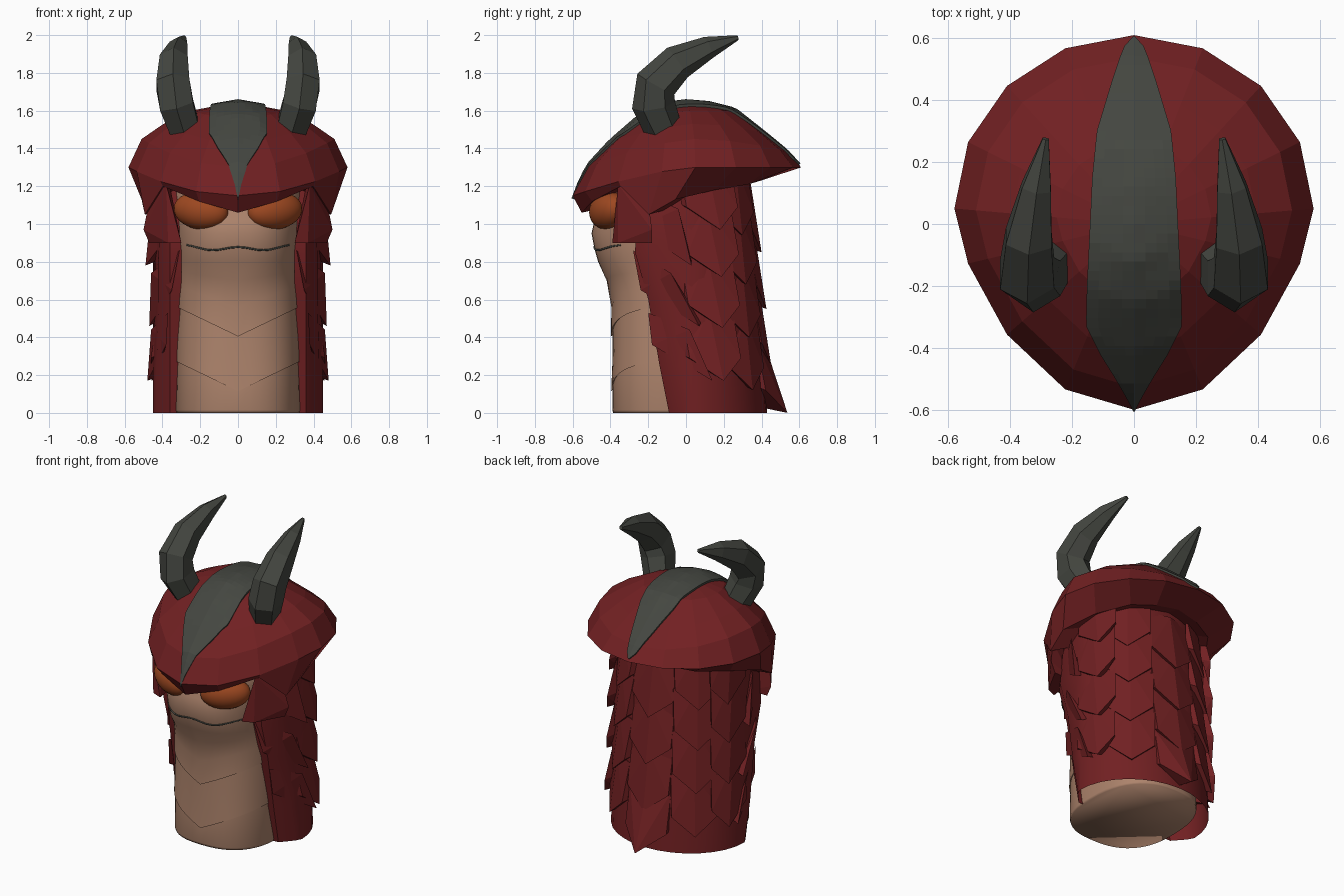
import bpy, bmesh
from math import sin, cos, pi, radians
from mathutils import Vector
from mathutils.bvhtree import BVHTree

cube = bpy.data.objects.get("Cube")
if cube:
    bpy.data.objects.remove(cube, do_unlink=True)


def material(name, rgb):
    m = bpy.data.materials.new(name)
    m.use_nodes = True
    m.diffuse_color = (*rgb, 1)
    m.node_tree.nodes["Principled BSDF"].inputs["Base Color"].default_value = (*rgb, 1)
    return m


RED = material("dark red", (0.165, 0.0145, 0.016))
TAN = material("tan skin", (0.42, 0.23, 0.15))
GREY = material("charcoal horn", (0.058, 0.062, 0.052))
ORANGE = material("orange eye", (0.34, 0.065, 0.015))


def finish(bm, name, mat, smooth=None):
    bmesh.ops.recalc_face_normals(bm, faces=bm.faces)
    me = bpy.data.meshes.new(name)
    bm.to_mesh(me)
    bm.free()
    ob = bpy.data.objects.new(name, me)
    bpy.context.collection.objects.link(ob)
    me.materials.append(mat)
    if smooth:
        bpy.ops.object.select_all(action="DESELECT")
        ob.select_set(True)
        bpy.context.view_layer.objects.active = ob
        bpy.ops.object.shade_smooth_by_angle(angle=radians(smooth))
    return ob


def loft(rings, closed=True, bottom=True, top=True):
    """Skin a list of equal-length point rings."""
    bm = bmesh.new()
    vs = [[bm.verts.new(p) for p in r] for r in rings]
    n = len(vs[0])
    for a, b in zip(vs, vs[1:]):
        for i in range(n if closed else n - 1):
            j = (i + 1) % n
            bm.faces.new((a[i], a[j], b[j], b[i]))
    if bottom:
        bm.faces.new(vs[0])
    if top:
        bm.faces.new(vs[-1])
    return bm


def hull(name, points, mat):
    bm = bmesh.new()
    for p in points:
        bm.verts.new(p)
    res = bmesh.ops.convex_hull(bm, input=bm.verts)
    junk = [g for g in res["geom_interior"] if isinstance(g, bmesh.types.BMVert)]
    bmesh.ops.delete(bm, geom=junk, context="VERTS")
    return finish(bm, name, mat)


def lerp_table(table, z):
    for a, b in zip(table, table[1:]):
        if z <= b[0]:
            t = max(0, (z - a[0]) / (b[0] - a[0]))
            return [p + (q - p) * t for p, q in zip(a, b)]
    return table[-1]


# Belly and face: rounded column with overlapping V-shaped plate steps
BODY = [(0, .386, .326, 0), (.015, .39, .33, 0), (.122, .388, .326, .48), (.115, .396, .332, .48),
        (.26, .39, .33, .48), (.412, .388, .324, .48), (.405, .397, .33, .48),
        (.56, .395, .33, .35), (.7, .42, .325, .15), (.8, .465, .325, 0),
        (.87, .485, .33, 0), (.95, .5, .335, 0), (1.02, .485, .34, 0),
        (1.1, .45, .35, 0), (1.3, .42, .35, 0)]
CY = -.03


def spow(v):
    return (1 if v >= 0 else -1) * abs(v) ** .8


def body_ring(z, front, rx, shear):
    ring = []
    for i in range(48):
        a = 2 * pi * i / 48
        x, y = rx * spow(sin(a)), -spow(cos(a))
        ring.append((x, CY + y * (front + CY if y < 0 else .42 - .1 * z), z + shear * abs(x)))
    return ring


finish(loft([body_ring(*r) for r in BODY]), "belly_and_face", TAN, 100)

# Red back shell: height, front edge, back depth, half width
SHELL = [(0, -.1, .43, .45), (.25, -.15, .41, .45), (.6, -.21, .38, .44),
         (.85, -.28, .36, .44), (1.05, -.27, .34, .43), (1.3, -.2, .32, .40)]


def shell_ring(z, yf, back, rx):
    half = [(.30, yf + .01), (.36, yf + .01), (rx - .02, yf + .09)]
    half += [(rx * cos(t * pi / 16), .03 + (back - .03) * sin(t * pi / 16)) for t in range(8)]
    pts = half + [(0, back)] + [(-x, y) for x, y in reversed(half)]
    return [(x, y, z) for x, y in pts]


finish(loft([shell_ring(*r) for r in SHELL], closed=False, bottom=False, top=False),
       "back_shell", RED, 35)


# Overlapping pointed scales on the shell
def scale_plate(name, deg, z, w, h, out, skew=0.0):
    _, yf, back, rx = lerp_table(SHELL, z + .1)
    a = radians(deg)
    n = Vector((sin(a), cos(a), 0))
    u = Vector((cos(a), -sin(a), 0))
    base = Vector((rx * sin(a), .03 + (back - .03) * cos(a), z))
    local = [(-w, h, -.05), (w, h, -.05), (-w + skew / 2, .12, .0), (w + skew / 2, .12, .0),
             (-w, .14, -.05), (w, .14, -.05), (0, h, -.01),
             (skew, 0, out), (skew, .03, -.03)]
    hull(name, [base + u * p[0] + n * p[2] + Vector((0, 0, p[1])) for p in local], RED)


for i, z in enumerate((0, .25, .55, .85)):
    scale_plate(f"spine_scale_{i}", 0, z, .15, .38, .115 if i == 0 else .05)
COLUMNS = {"rear": (40, (.12, .4, .68, .94), 0),
           "side": (76, (.17, .45, .72, .97), -.07)}
for label, (deg, heights, skew) in COLUMNS.items():
    for i, z in enumerate(heights):
        for side, s in (("left", 1), ("right", -1)):
            scale_plate(f"{label}_scale_{side}_{i}", s * deg, z, .14, .38, .04, s * skew)

# Hood: faceted dome, rim, scalloped lower edge (scale, height, shift)
SEG = 16
DOME = [(1, 1.3, 1.3, 1.15), (.88, 1.45, 1.38, 1.3), (.68, 1.53, 1.48, 1.43),
        (.43, 1.6, 1.6, 1.56), (.2, 1.625, 1.635, 1.63)]
EDGE = [(.92, 1.06, 0), (.93, 1.12, 0), (.97, 1.2, 0), (.92, 1.05, -.08), (.88, 1.13, -.1),
        (.8, 1.18, -.06), (.74, 1.21, 0), (.7, 1.23, 0), (.68, 1.25, 0)]


def hood_point(k, s, z, dy=0.0):
    a = 2 * pi * k / SEG
    c = cos(a)
    y = .05 - .65 * c ** 1.35 if c > 0 else .05 + .56 * abs(c)
    return (s * .58 * sin(a), s * y + dy, z)


def dome_ring(s, side, back, front):
    ring = []
    for k in range(SEG):
        c = cos(2 * pi * k / SEG)
        ring.append(hood_point(k, s, side + ((front if c > 0 else back) - side) * c * c))
    return ring


def edge_at(k):
    return EDGE[min(k, SEG - k)]


edge = [hood_point(k, *edge_at(k)) for k in range(SEG)]
inner = [hood_point(k, edge_at(k)[0] - .22, edge_at(k)[1] + .03) for k in range(SEG)]
bm = loft([inner, edge] + [dome_ring(*d) for d in DOME], bottom=False, top=True)
bmesh.ops.poke(bm, faces=[f for f in bm.faces if len(f.verts) == SEG])
max(bm.verts, key=lambda v: v.co.z - v.co.xy.length).co = (0, 0, 1.645)
tree = BVHTree.FromBMesh(bm)
finish(bm, "hood", RED)

# Grey crest plate laid over the hood
CREST = [(-.606, .002), (-.57, .02), (-.5, .06), (-.42, .11), (-.33, .155), (-.2, .152),
         (0, .142), (.15, .135), (.3, .12), (.45, .075), (.57, .035), (.605, .004)]
rows = []
for i in range(41):
    y, w = lerp_table(CREST, -.606 + 1.211 * i / 40)
    row = []
    for t in range(-4, 5):
        hit = tree.ray_cast(Vector((t / 4 * w, y, 3)), Vector((0, 0, -1)))[0]
        z = hit.z if hit else (1.12 if y < 0 else 1.3)
        row.append((t / 4 * w, y, z + .016))
    rows.append(row)
crest = finish(loft(rows, closed=False, bottom=False, top=False), "crest", GREY)
mod = crest.modifiers.new("thickness", "SOLIDIFY")
mod.thickness = .02
mod.offset = -1

# Paired parts
HORN = [(.28, -.12, 1.5, .1), (.325, -.172, 1.63, .115), (.345, -.16, 1.74, .112),
        (.34, -.045, 1.855, .095), (.315, .12, 1.935, .06), (.285, .275, 1.987, .013)]
BLADES = [[(.32, -.2, 1.15), (.34, -.27, .98), (.49, .03, .78), (.44, .03, .8), (.46, -.04, 1.08)],
          [(.31, -.28, .86), (.35, -.24, .65), (.47, .07, .46), (.43, .08, .48), (.46, -.08, .74)],
          [(.37, -.2, .53), (.38, -.18, .36), (.48, .14, .17), (.43, .13, .19), (.46, .02, .44)]]
GUARD = [(.38, -.36, 1.21), (.3, -.39, .9), (.37, -.36, .9), (.47, -.18, .9),
         (.5, -.18, .97), (.47, -.2, 1.12), (.33, -.18, .9), (.36, -.25, 1.2)]
for side, s in (("left", 1), ("right", -1)):
    # Horn swept back along its centre line
    path = [Vector((s * p[0], p[1], p[2])) for p in HORN]
    rings = []
    for i, c in enumerate(path):
        d = (path[min(i + 1, len(path) - 1)] - path[max(i - 1, 0)]).normalized()
        across = Vector((0, -d.z, d.y)).normalized()
        wide = across.cross(d)
        r = HORN[i][3]
        rings.append([c + across * r * cos(k * pi / 3) + wide * r * .9 * sin(k * pi / 3)
                      for k in range(6)])
    finish(loft(rings), f"horn_{side}", GREY)

    # Cheek guard and swept side blades
    hull(f"cheek_guard_{side}", [(s * x, y, z) for x, y, z in GUARD], RED)
    for i, blade in enumerate(BLADES):
        hull(f"side_blade_{side}_{i}", [(s * x, y, z) for x, y, z in blade], RED)

    # Eye
    bpy.ops.mesh.primitive_uv_sphere_add(segments=24, ring_count=14, location=(s * .195, -.41, 1.07),
                                         rotation=(0, -s * .12, s * .42))
    eye = bpy.context.object
    eye.name = f"eye_{side}"
    eye.scale = (.155, .09, .1)
    eye.data.materials.append(ORANGE)
    bpy.ops.object.shade_smooth()

# Mouth line
cu = bpy.data.curves.new("mouth", "CURVE")
cu.dimensions = "3D"
cu.bevel_depth = .005
sp = cu.splines.new("POLY")
sp.points.add(16)
for i, p in enumerate(sp.points):
    x = (i - 8) / 8 * .27
    depth = (1 - (abs(x) / .33) ** 2.5) ** .4
    p.co = (x, CY - .456 * depth, .868 + .01 * cos(x * 22) + .16 * x * x, 1)
mouth = bpy.data.objects.new("mouth", cu)
bpy.context.collection.objects.link(mouth)
cu.materials.append(GREY)
